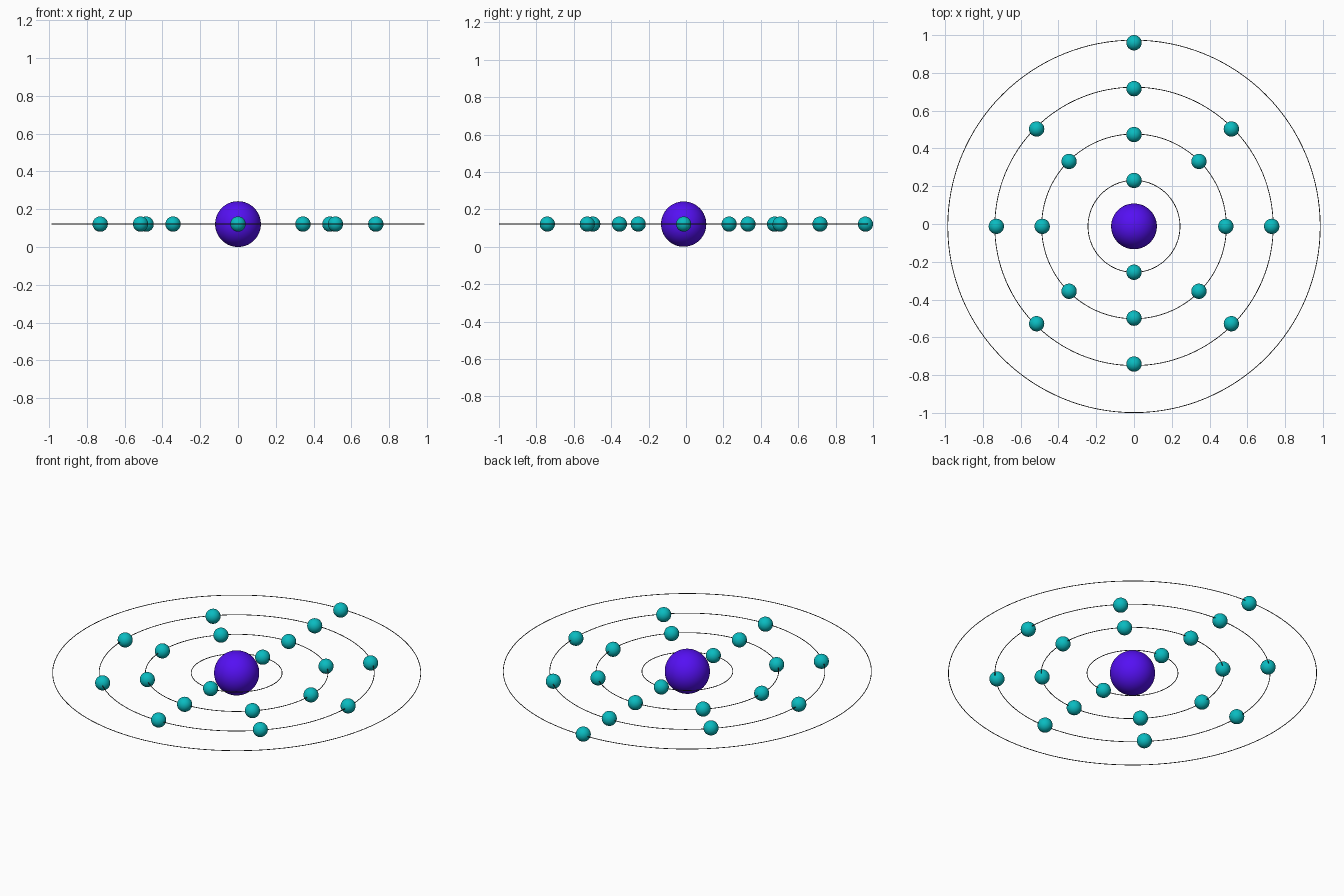
import bpy
from math import sin, cos, pi

if "Cube" in bpy.data.objects:
    bpy.data.objects.remove(bpy.data.objects["Cube"])

CY, CZ = -0.0125, 0.121          # centre of the nucleus
ORBITS = [0.2435, 0.489, 0.737, 0.986]
SHELLS = [(0.243, 2), (0.486, 8), (0.729, 8), (0.972, 1)]


def material(name, rgb):
    m = bpy.data.materials.new(name)
    m.diffuse_color = (*rgb, 1)
    m.use_nodes = True
    m.node_tree.nodes["Principled BSDF"].inputs["Base Color"].default_value = m.diffuse_color
    return m


def finish(name, mat):
    ob = bpy.context.object
    ob.name = name
    ob.data.materials.append(mat)
    bpy.ops.object.shade_smooth()


def ball(name, r, x, y, mat, seg, rings):
    bpy.ops.mesh.primitive_uv_sphere_add(
        segments=seg, ring_count=rings, radius=r, location=(x, CY + y, CZ))
    finish(name, mat)


purple = material("purple", (0.09, 0.005, 0.9))
teal = material("teal", (0.003, 0.5, 0.53))
dark = material("dark_grey", (0.05, 0.05, 0.05))

# nucleus
ball("nucleus", 0.121, 0, 0, purple, 64, 32)

# thin orbit rings
for i, r in enumerate(ORBITS, 1):
    bpy.ops.mesh.primitive_torus_add(
        major_radius=r, minor_radius=0.002, major_segments=128,
        minor_segments=8, location=(0, CY, CZ))
    finish(f"orbit_ring_{i}", dark)

# electrons evenly spaced on each shell, starting at the back
for i, (r, n) in enumerate(SHELLS, 1):
    for k in range(n):
        a = pi / 2 + 2 * pi * k / n
        ball(f"electron_{i}_{k + 1}", 0.0405, r * cos(a), r * sin(a), teal, 32, 16)
